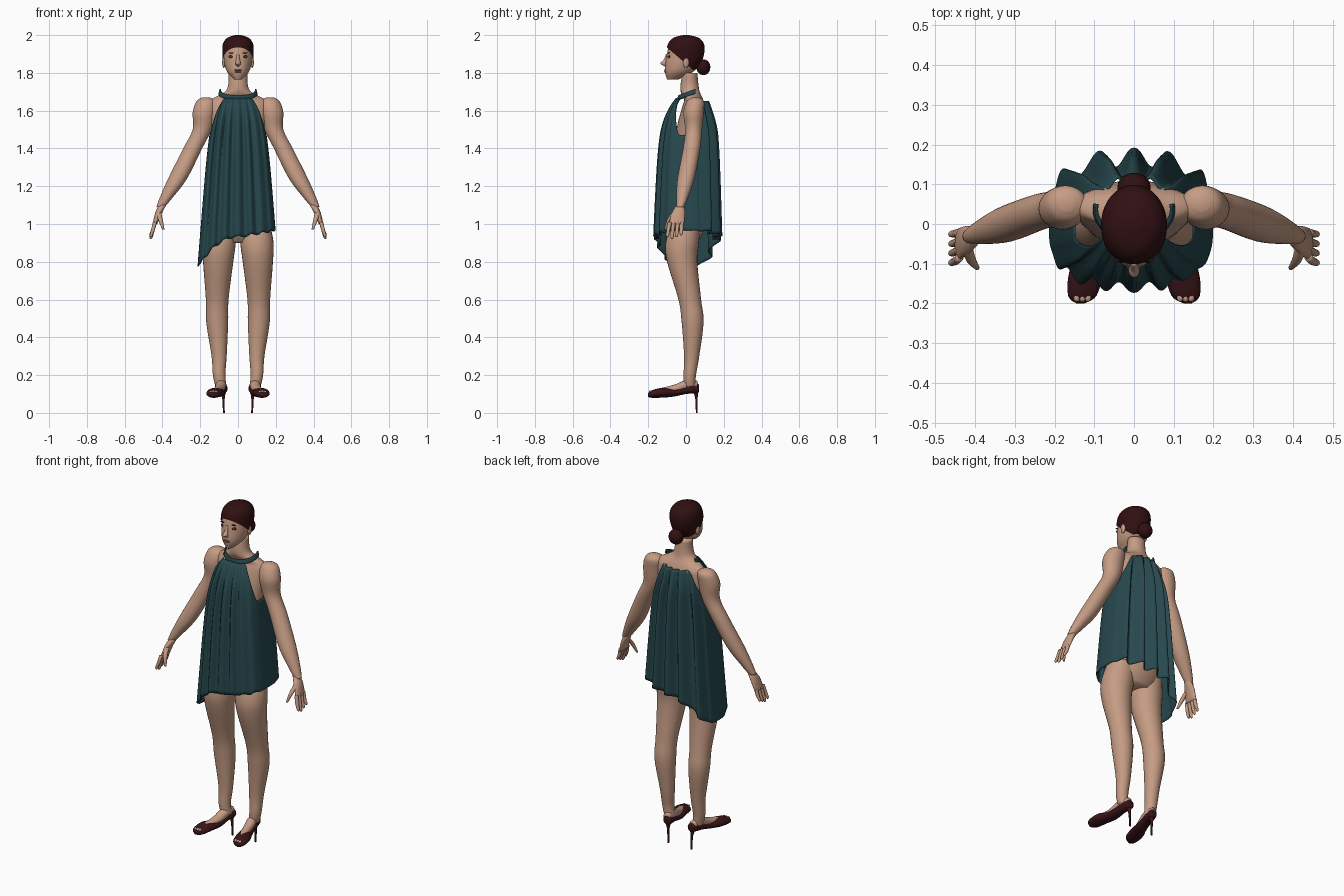
import bpy, bmesh
from math import sin, cos, pi, exp, copysign

if "Cube" in bpy.data.objects:
    bpy.data.objects.remove(bpy.data.objects["Cube"])


def material(name, red, green, blue):
    mat = bpy.data.materials.new(name)
    mat.use_nodes = True
    mat.diffuse_color = (red, green, blue, 1)
    shader = next(node for node in mat.node_tree.nodes if node.type == "BSDF_PRINCIPLED")
    shader.inputs["Base Color"].default_value = (red, green, blue, 1)
    shader.inputs["Roughness"].default_value = .7
    return mat


SKIN = material("skin", .56, .33, .23)
HAIR = material("dark_hair", .03, .005, .006)
CLOTH = material("teal_cloth", .02, .065, .075)
LEATHER = material("dark_red_leather", .04, .007, .009)
LIPS = material("lip_colour", .3, .13, .1)
LASH = material("lash_dark", .03, .01, .01)
WHITE = material("eye_white", .5, .45, .4)


def finish(name, bm, mat):
    bmesh.ops.recalc_face_normals(bm, faces=bm.faces)
    for face in bm.faces:
        face.smooth = True
    mesh = bpy.data.meshes.new(name)
    bm.to_mesh(mesh)
    bm.free()
    mesh.materials.append(mat)
    obj = bpy.data.objects.new(name, mesh)
    bpy.context.collection.objects.link(obj)
    return obj


def spline(points, steps=5):
    """Smooth curve through tuples, using averaged tangents."""
    last = len(points) - 1
    result = []
    for i in range(last):
        before, start = points[max(i - 1, 0)], points[i]
        end, after = points[i + 1], points[min(i + 2, last)]
        for step in range(steps):
            t = step / steps
            blend = ease(0, 1, t)
            result.append([
                p + (q - p) * blend
                + t * (1 - t) * ((1 - t) * (q - o) - t * (r - p)) / 2
                for o, p, q, r in zip(before, start, end, after)])
    return result + [points[last]]


def ease(low, high, value):
    t = max(0, min(1, (value - low) / (high - low)))
    return t * t * (3 - 2 * t)


def loft(name, stations, mat, side=1, along="z", sides=28, flat=1, cut=None):
    """Oval rings (x, y, z, half width, optional half depth) joined into a closed skin."""
    full = [tuple(s) if len(s) == 5 else (*s, s[-1] * flat) for s in stations]
    bm = bmesh.new()
    rings = []
    for x, y, z, width, depth in spline(full):
        ring = []
        for k in range(sides):
            angle = 2 * pi * k / sides
            across, out = width * cos(angle), depth * sin(angle)
            if along == "z":
                point = ((x + across) * side, y + out, z)
            else:
                point = ((x + across) * side, y, z + out)
            ring.append(bm.verts.new(point))
        rings.append(ring)
    for lower, upper in zip(rings, rings[1:]):
        for k in range(sides):
            bm.faces.new((lower[k - 1], lower[k], upper[k], upper[k - 1]))
    bm.faces.new(rings[0])
    bm.faces.new(rings[-1])
    if cut:
        bmesh.ops.bisect_plane(bm, geom=bm.verts[:] + bm.edges[:] + bm.faces[:],
                               plane_co=cut[0], plane_no=cut[1], clear_inner=True)
    return finish(name, bm, mat)


def ball(name, centre, radii, mat):
    bm = bmesh.new()
    bmesh.ops.create_uvsphere(bm, u_segments=20, v_segments=12, radius=1)
    bmesh.ops.scale(bm, vec=radii, verts=bm.verts)
    bmesh.ops.translate(bm, vec=centre, verts=bm.verts)
    return finish(name, bm, mat)


def sheet(name, shape, columns, rows, thickness, mat):
    """Cloth surface from shape(u, v), both running from 0 to 1."""
    bm = bmesh.new()
    grid = [[bm.verts.new(shape(i / columns, j / rows)) for j in range(rows + 1)]
            for i in range(columns + 1)]
    for left, right in zip(grid, grid[1:]):
        for j in range(rows):
            bm.faces.new((left[j], right[j], right[j + 1], left[j + 1]))
    bmesh.ops.remove_doubles(bm, verts=bm.verts, dist=.0001)
    modifier = finish(name, bm, mat).modifiers.new("thickness", "SOLIDIFY")
    modifier.thickness = thickness
    modifier.offset = 0


# Torso and neck
torso = [(.02, 1.8, .05, .04), (.02, 1.71, .06, .05), (.04, 1.66, .14, .05), (.04, 1.62, .16, .06),
         (.03, 1.5, .14, .08), (.01, 1.3, .12, .08), (0, 1, .16, .1), (0, .9, .1, .06)]
loft("torso", [(0, *ring) for ring in torso], SKIN, sides=40)

# Head, with the hair as a slightly larger copy cut along the hairline
skull = [(-.07, 1.765, .02, .03), (-.04, 1.8, .054, .07), (-.02, 1.84, .07, .09), (-.005, 1.9, .077, .096),
         (0, 1.95, .073, .088), (0, 1.98, .05, .06), (0, 1.994, .01, .01)]
loft("head", [(0, *ring) for ring in skull], SKIN, sides=40)
puff = .006
loft("hair", [(0, y, z + puff, width + puff, depth + puff) for y, z, width, depth in skull],
     HAIR, sides=40, cut=((0, -.095, 1.93), (0, .13, .15)))
ball("hair_bun", (0, .092, 1.83), (.042, .037, .042), HAIR)

# Face
loft("nose", [(0, -.1, 1.9, .006), (0, -.108, 1.87, .01), (0, -.117, 1.85, .014, .018), (0, -.105, 1.835, .008)],
     SKIN, sides=16)
for name, z in (("upper_lip", 1.815), ("lower_lip", 1.806)):
    ball(name, (0, -.105, z), (.02, .011, .005), LIPS)

# Limbs, face pairs and shoes, mirrored
for side, tag in ((1, "left_"), (-1, "right_")):
    eye = side * .033
    ball(tag + "lashes", (eye, -.088, 1.886), (.017, .007, .008), LASH)
    ball(tag + "eye", (eye, -.091, 1.885), (.012, .006, .005), WHITE)
    ball(tag + "iris", (eye, -.095, 1.885), (.005, .003, .005), LASH)
    ball(tag + "brow", (eye, -.09, 1.906), (.018, .006, .003), LASH)
    ball(tag + "ear", (side * .075, 0, 1.855), (.009, .016, .028), SKIN)

    loft(tag + "arm", [(.17, .05, 1.67, .02), (.17, .05, 1.65, .05), (.18, .04, 1.59, .06), (.19, .04, 1.5, .05),
                       (.24, .03, 1.4, .05), (.32, 0, 1.24, .05), (.38, -.02, 1.14, .034),
                       (.41, -.03, 1.09, .022)], SKIN, side, flat=.9)
    loft(tag + "palm", [(.4, -.03, 1.1, .02), (.42, -.04, 1.06, .018, .035), (.44, -.05, 1, .012, .04)],
         SKIN, side)
    for i, finger in enumerate(("index", "middle", "ring", "little")):
        y = -.085 + .021 * i
        tip = .94 - .01 * sin(i * pi / 2)
        loft(tag + finger + "_finger", [(.44, y, 1.01, .011), (.45, y * 1.1, .97, .01),
                                        (.46, y * 1.15, tip, .008), (.462, y * 1.15, tip - .01, .003)],
             SKIN, side, sides=12)
    loft(tag + "thumb", [(.42, -.06, 1.06, .014), (.41, -.09, 1.02, .012), (.395, -.11, .97, .006)],
         SKIN, side, sides=12)

    loft(tag + "leg", [(.09, 0, 1, .08), (.1, -.02, .9, .088), (.105, -.02, .8, .08), (.11, .02, .6, .06),
                       (.11, .035, .48, .058), (.1, .03, .3, .04), (.1, .02, .2, .033), (.09, .02, .14, .03)],
         SKIN, side)
    loft(tag + "foot", [(.085, .06, .15, .02), (.09, 0, .147, .027), (.1, -.06, .125, .025), (.12, -.14, .11, .02)],
         SKIN, side, along="y")
    loft(tag + "shoe", [(.08, .07, .13, .01), (.08, .06, .13, .025), (.09, 0, .12, .03, .02), (.1, -.06, .107, .036, .02),
                        (.12, -.12, .107, .043, .026), (.13, -.18, .1, .036, .02), (.135, -.2, .095, .01)],
         LEATHER, side, along="y")
    loft(tag + "heel", [(.08, .05, .12, .018), (.077, .055, .08, .007), (.075, .057, 0, .005)],
         LEATHER, side, sides=14)
    for i, toe in enumerate(("big", "second", "third")):
        ball(tag + toe + "_toe", (side * (.116 + .014 * i), -.186, .112), (.008, .01, .007), SKIN)


# Dress: a flared tube with low armholes, a slanted hem and gathered pleats
def dress_point(u, v):
    angle = 2 * pi * u
    facing, across = cos(angle), sin(angle)
    front = facing > 0
    top = 1.47 + (.195 if front else .18) * ease(.1, .62, abs(facing))
    hem = .93 + (.035 * across if across > 0 else -.155 * across * across)
    z = top + (hem - top) * v
    drop = max(0, 1.68 - z)
    swell = 1 - exp(-10 * drop)
    width = .08 + .06 * swell + .08 * drop
    if front:
        depth = .035 + .09 * swell + .045 * drop
        wave = cos(17 * angle + sin(3 * angle))
        pleat = .013 * (1 - .7 * ease(.3, .7, across))
    else:
        depth = .1 + .045 * swell + .03 * drop
        wave = cos(13 * angle + pi + sin(4 * angle))
        pleat = .023
    gather = ease(.05, .6, abs(facing)) * (.35 + .65 * ease(0, .25, v))
    y = depth * abs(facing) ** .62 + pleat * wave * gather
    x = copysign(width * abs(across) ** .9, across)
    return x, -y if front else y, z + .006 * wave * v * gather


sheet("dress", dress_point, 240, 36, .004, CLOTH)


# Halter collar, open behind the neck
def collar_point(u, v):
    angle = (u - .5) * 3.5
    radius = .094 + .006 * v
    return radius * sin(angle), .037 - .8 * radius * cos(angle), 1.71 - .03 * cos(angle) - .024 * v


sheet("collar", collar_point, 48, 4, .008, CLOTH)
